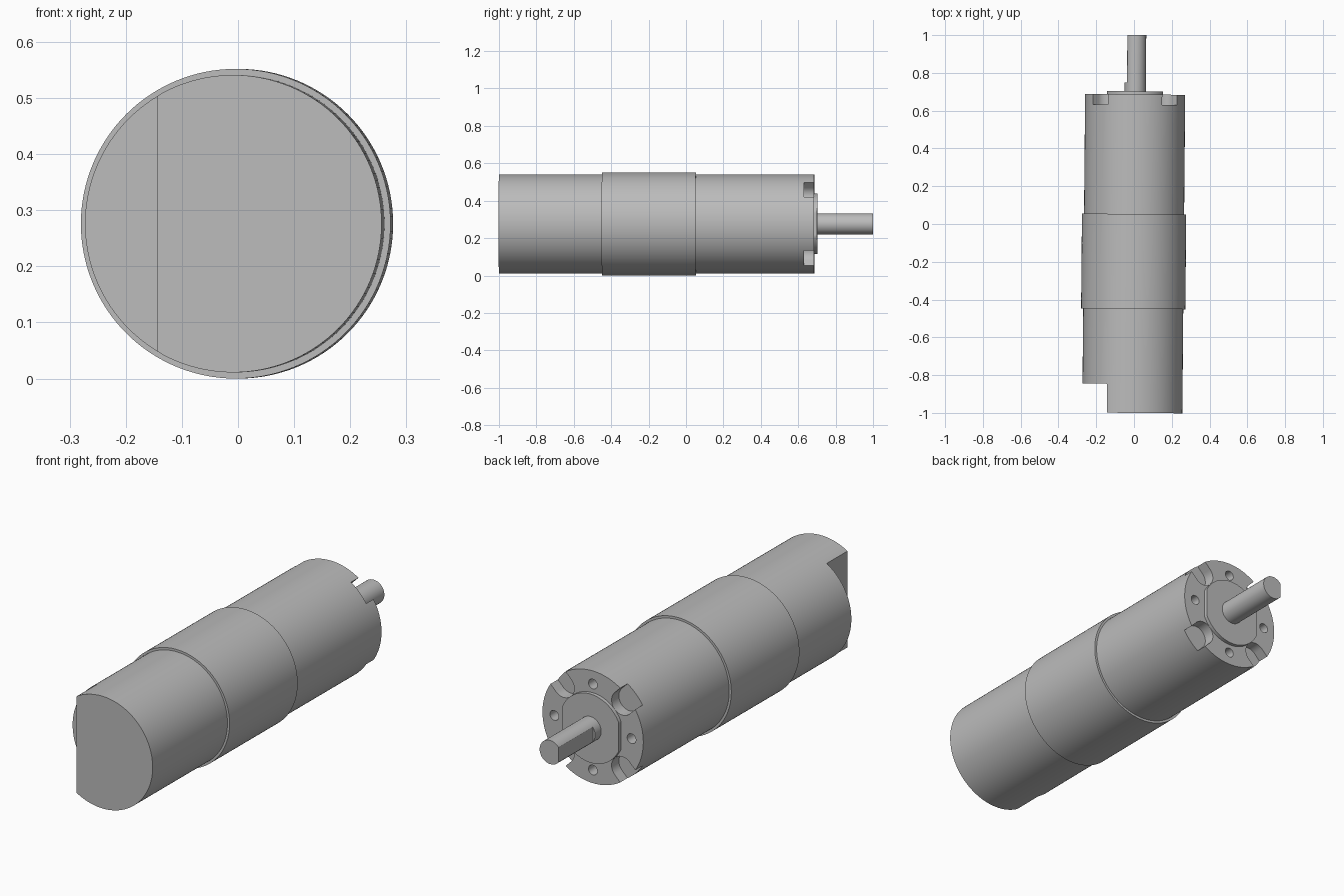
import bpy, bmesh, math
from mathutils import Matrix, Vector

if "Cube" in bpy.data.objects:
    bpy.data.objects.remove(bpy.data.objects["Cube"], do_unlink=True)

AXIS_Z = 0.276
YAW = Matrix.Rotation(-0.009, 4, 'Z')   # the whole unit sits very slightly turned

steel = bpy.data.materials.new("grey_metal")
steel.use_nodes = True
grey = (0.5, 0.5, 0.5, 1)
steel.diffuse_color = grey
steel.node_tree.nodes["Principled BSDF"].inputs["Base Color"].default_value = grey


def circle(r, left=-9, right=9, segs=128):
    """Circle in x/z, optionally cut flat on either side."""
    pts = []
    for i in range(segs):
        a = 2 * math.pi * i / segs
        pts.append((min(max(r * math.cos(a), left), right), r * math.sin(a)))
    return pts


def slot(angle, r, inner):
    """Radial U-shaped slot, open past the rim."""
    arc = [math.pi / 2 + math.pi * i / 24 for i in range(25)]
    pts = [(inner + r * math.cos(a), r * math.sin(a)) for a in arc]
    pts += [(0.4, -r), (0.4, r)]
    c, s = math.cos(angle), math.sin(angle)
    return [(x * c - z * s, x * s + z * c) for x, z in pts]


def extrude(name, profile, y0, y1):
    """Extrude an x/z profile along y around the motor axis."""
    bm = bmesh.new()
    face = bm.faces.new([bm.verts.new((x, y0, z + AXIS_Z)) for x, z in profile])
    ext = bmesh.ops.extrude_face_region(bm, geom=[face])
    moved = [g for g in ext["geom"] if isinstance(g, bmesh.types.BMVert)]
    bmesh.ops.translate(bm, vec=Vector((0, y1 - y0, 0)), verts=moved)
    bmesh.ops.recalc_face_normals(bm, faces=bm.faces)
    bm.transform(YAW)
    mesh = bpy.data.meshes.new(name)
    bm.to_mesh(mesh)
    bm.free()
    mesh.materials.append(steel)
    obj = bpy.data.objects.new(name, mesh)
    bpy.context.collection.objects.link(obj)
    return obj


# Motor can, with a flat on one side of its end
parts = [
    extrude("motor_end", circle(0.265, left=-0.135), -1.0, -0.847),
    extrude("motor_can", circle(0.265), -0.847, -0.449),
    extrude("middle_sleeve", circle(0.276), -0.449, 0.053),
]
gearbox = extrude("gearbox", circle(0.265), 0.053, 0.686)
parts.append(gearbox)

# Mounting boss with two flats, then the D-shaped output shaft
parts += [
    extrude("mounting_boss", circle(0.162, -0.148, 0.148), 0.686, 0.703),
    extrude("shaft_base", circle(0.056, segs=64), 0.703, 0.748),
    extrude("output_shaft", circle(0.056, left=-0.044, segs=64), 0.748, 1.0),
]

# Corner slots and screw holes cut into the gearbox face
cutters = []
for i in range(4):
    a = i * math.pi / 2
    cutters.append(extrude("slot_cutter", slot(a + math.pi / 4, 0.056, 0.218), 0.632, 0.75))
    hole = [(x + 0.203 * math.cos(a), z + 0.203 * math.sin(a))
            for x, z in circle(0.023, segs=32)]
    cutters.append(extrude("hole_cutter", hole, 0.6, 0.75))
for c in cutters:
    c.hide_render = True
    mod = gearbox.modifiers.new("cut", 'BOOLEAN')
    mod.operation = 'DIFFERENCE'
    mod.solver = 'EXACT'
    mod.object = c

# Bake the cuts and drop the cutters
bpy.context.view_layer.update()
cut_mesh = bpy.data.meshes.new_from_object(
    gearbox.evaluated_get(bpy.context.evaluated_depsgraph_get()))
gearbox.modifiers.clear()
gearbox.data = cut_mesh
for c in cutters:
    bpy.data.objects.remove(c, do_unlink=True)

# Smooth barrels with crisp rims
bpy.ops.object.select_all(action='DESELECT')
for p in parts:
    p.select_set(True)
bpy.context.view_layer.objects.active = parts[0]
bpy.ops.object.shade_smooth_by_angle(angle=math.radians(25))
